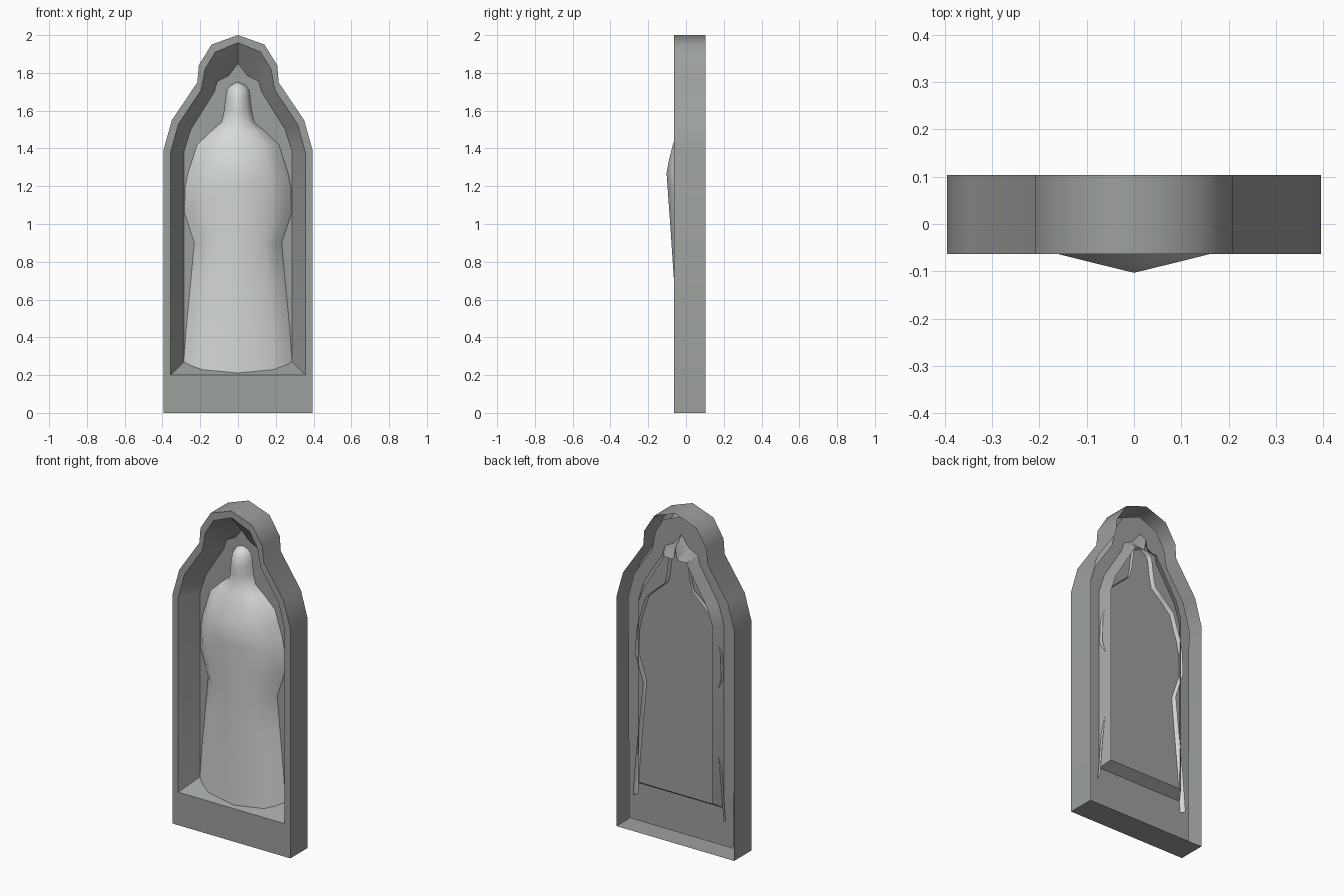
import bpy
import math

cube = bpy.data.objects.get("Cube")
if cube:
    bpy.data.objects.remove(cube, do_unlink=True)


def make_material(name, colour):
    mat = bpy.data.materials.new(name)
    mat.use_nodes = True
    mat.diffuse_color = colour
    mat.node_tree.nodes["Principled BSDF"].inputs["Base Color"].default_value = colour
    return mat


STONE = make_material("grey stone", (0.335, 0.355, 0.34, 1))
PALE = make_material("pale stone", (0.68, 0.71, 0.69, 1))


def mirrored(half):
    """Close a half outline, listed from apex to foot, across x = 0."""
    return half + [(-x, z) for x, z in reversed(half) if x > 0]


def make_object(name, verts, faces, mat, angle):
    mesh = bpy.data.meshes.new(name)
    mesh.from_pydata(verts, [], faces)
    mesh.materials.append(mat)
    obj = bpy.data.objects.new(name, mesh)
    bpy.context.collection.objects.link(obj)
    bpy.ops.object.select_all(action="DESELECT")
    obj.select_set(True)
    bpy.context.view_layer.objects.active = obj
    bpy.ops.object.shade_smooth_by_angle(angle=math.radians(angle))
    return obj


def loft(name, rings, mat, angle=30, closed=True):
    """Skin a list of equal-length rings of points."""
    n = len(rings[0])
    verts = [p for ring in rings for p in ring]
    faces = []
    for r in range(len(rings) - 1):
        for i in range(n if closed else n - 1):
            j = (i + 1) % n
            faces.append((r * n + i, r * n + j, (r + 1) * n + j, (r + 1) * n + i))
    return make_object(name, verts, faces, mat, angle)


def ring(outline, y):
    return [(x, y, z) for x, z in outline]


FRONT, MID, BACK = -0.063, 0.045, 0.103

# Half outlines of the arch, apex to foot
outer_half = [(0, 2), (0.14, 1.95), (0.208, 1.84), (0.215, 1.75),
              (0.35, 1.55), (0.395, 1.39), (0.395, 0)]
mouth_half = [(0, 1.96), (0.12, 1.91), (0.175, 1.82), (0.195, 1.71),
              (0.315, 1.53), (0.357, 1.38), (0.357, 0.2)]
inner_half = [(0, 1.85), (0.05, 1.785), (0.11, 1.755), (0.125, 1.70),
              (0.25, 1.50), (0.287, 1.38), (0.287, 0.27)]

# The recess keeps its taper from the mouth to the open rear edge
k = (BACK - MID) / (MID - FRONT)
rear_half = [(max(0, xi + k * (xi - xm)), zi + k * (zi - zm))
             for (xm, zm), (xi, zi) in zip(mouth_half, inner_half)]

outer, mouth = mirrored(outer_half), mirrored(mouth_half)
inner, rear = mirrored(inner_half), mirrored(rear_half)

# Outer casing, open at the back, with its front face
loft("casing_and_front", [ring(outer, BACK), ring(outer, FRONT), ring(mouth, FRONT)],
     STONE, angle=60)

# Tapered recess, open at the rear
loft("recess", [ring(mouth, FRONT), ring(inner, MID), ring(rear, BACK)], STONE, angle=40)

# Flat wall behind the figure, reaching almost to the casing and its floor
wall = mirrored(mouth_half[:-1] + [(0.35, 0.04)])
make_object("recess_wall", ring(wall, MID), [tuple(range(len(wall)))], STONE, 30)

# Robed figure: height, half width, frontmost y
levels = [(0.2, 0.305, -0.045), (0.42, 0.287, -0.053), (0.69, 0.258, -0.063),
          (0.9, 0.236, -0.077), (1.06, 0.288, -0.088), (1.2, 0.282, -0.098),
          (1.27, 0.267, -0.103), (1.34, 0.245, -0.09), (1.42, 0.222, -0.07),
          (1.49, 0.15, -0.045), (1.54, 0.092, -0.025), (1.6, 0.078, -0.028),
          (1.66, 0.07, -0.03), (1.71, 0.064, -0.018), (1.735, 0.045, 0.005),
          (1.75, 0.008, 0.035)]
half_section = [(0, 0), (0.3, 0.11), (0.62, 0.23), (0.82, 0.5), (0.97, 0.78), (1, 0.85), (1, 1)]
section = [(-u, v) for u, v in reversed(half_section[1:])] + half_section
RIM = 0.075
rows = [[(u * w, f + v * (RIM - f), z) for u, v in section] for z, w, f in levels]
loft("robed_figure", rows, PALE, angle=60, closed=False)
